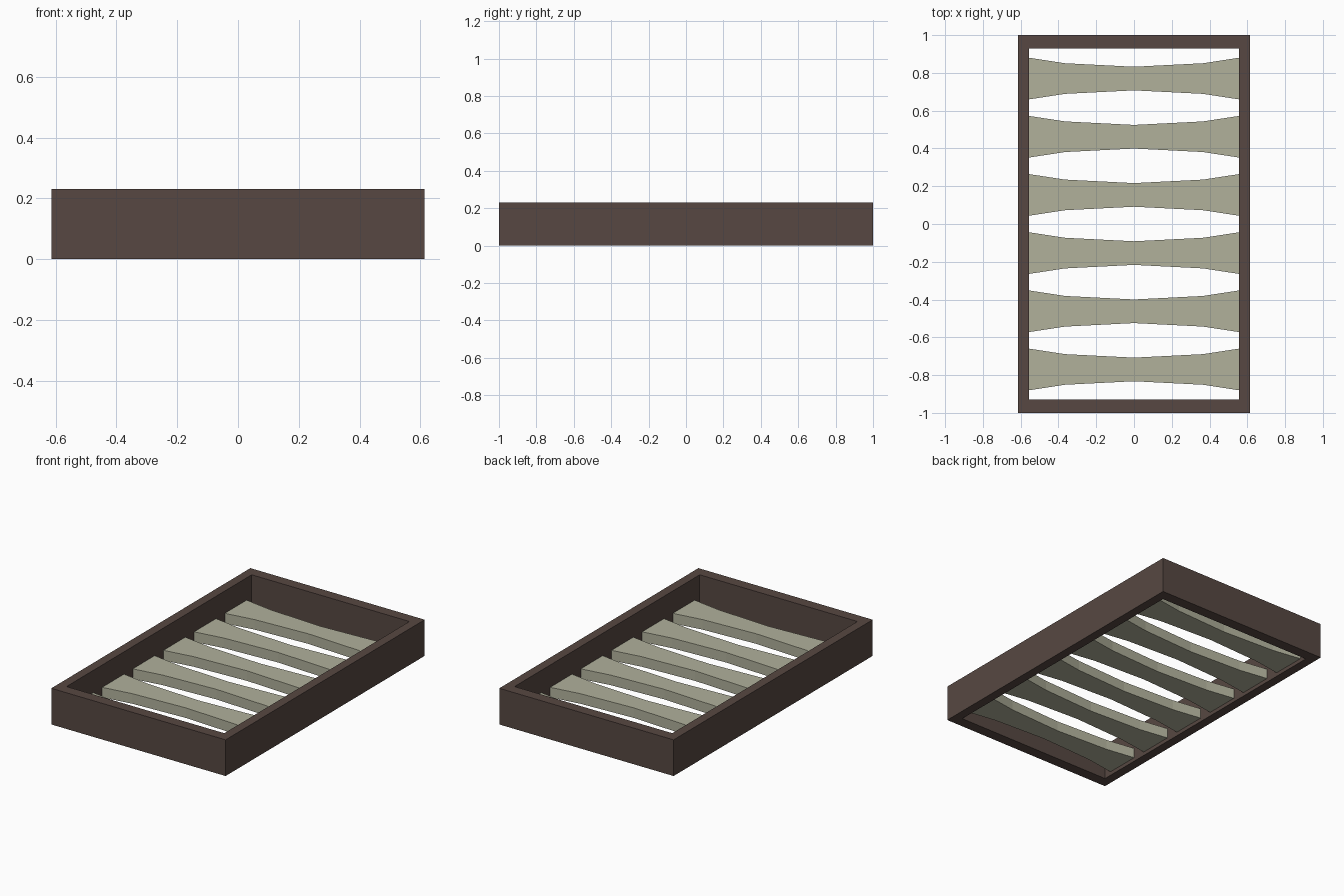
import bpy
import bmesh

cube = bpy.data.objects.get("Cube")
if cube:
    bpy.data.objects.remove(cube, do_unlink=True)


def material(name, rgb):
    mat = bpy.data.materials.new(name)
    mat.use_nodes = True
    mat.diffuse_color = (*rgb, 1)
    bsdf = mat.node_tree.nodes["Principled BSDF"]
    bsdf.inputs["Base Color"].default_value = (*rgb, 1)
    bsdf.inputs["Roughness"].default_value = 0.8
    return mat


def finish(bm, name, mat):
    bmesh.ops.recalc_face_normals(bm, faces=bm.faces)
    mesh = bpy.data.meshes.new(name)
    bm.to_mesh(mesh)
    bm.free()
    mesh.materials.append(mat)
    obj = bpy.data.objects.new(name, mesh)
    bpy.context.collection.objects.link(obj)
    return obj


dark_wood = material("dark_brown_wood", (0.095, 0.064, 0.054))
pale_wood = material("pale_grey_green_wood", (0.44, 0.44, 0.33))

OUT_X, OUT_Y = 0.613, 1.0
IN_X, IN_Y = 0.555, 0.93
HEIGHT = 0.23
SLAT_LOW, SLAT_HIGH = 0.024, 0.088
PITCH = 0.308


# Open rectangular frame: four rings of corners joined in a closed loop
def ring(bm, x, y, z):
    return [bm.verts.new((sx * x, sy * y, z))
            for sx, sy in ((-1, -1), (1, -1), (1, 1), (-1, 1))]


bm = bmesh.new()
rings = [ring(bm, OUT_X, OUT_Y, 0), ring(bm, OUT_X, OUT_Y, HEIGHT),
         ring(bm, IN_X, IN_Y, HEIGHT), ring(bm, IN_X, IN_Y, 0)]
for r in range(4):
    a, b = rings[r], rings[(r + 1) % 4]
    for i in range(4):
        j = (i + 1) % 4
        bm.faces.new((a[i], a[j], b[j], b[i]))
finish(bm, "bed_frame", dark_wood)

# Slats: waisted in the middle, flaring towards both side rails
half = [(0, 0.0625), (0.365, 0.081), (IN_X, 0.11)]
stations = [(-x, w) for x, w in reversed(half[1:])] + half
for n in range(6):
    y = (n - 2.5) * PITCH
    bm = bmesh.new()
    sections = [[bm.verts.new((x, y + s * w, z))
                 for s, z in ((-1, SLAT_LOW), (1, SLAT_LOW), (1, SLAT_HIGH), (-1, SLAT_HIGH))]
                for x, w in stations]
    for a, b in zip(sections, sections[1:]):
        for i in range(4):
            j = (i + 1) % 4
            bm.faces.new((a[i], a[j], b[j], b[i]))
    bm.faces.new(sections[0])
    bm.faces.new(sections[-1])
    finish(bm, f"slat_{n + 1}", pale_wood)
